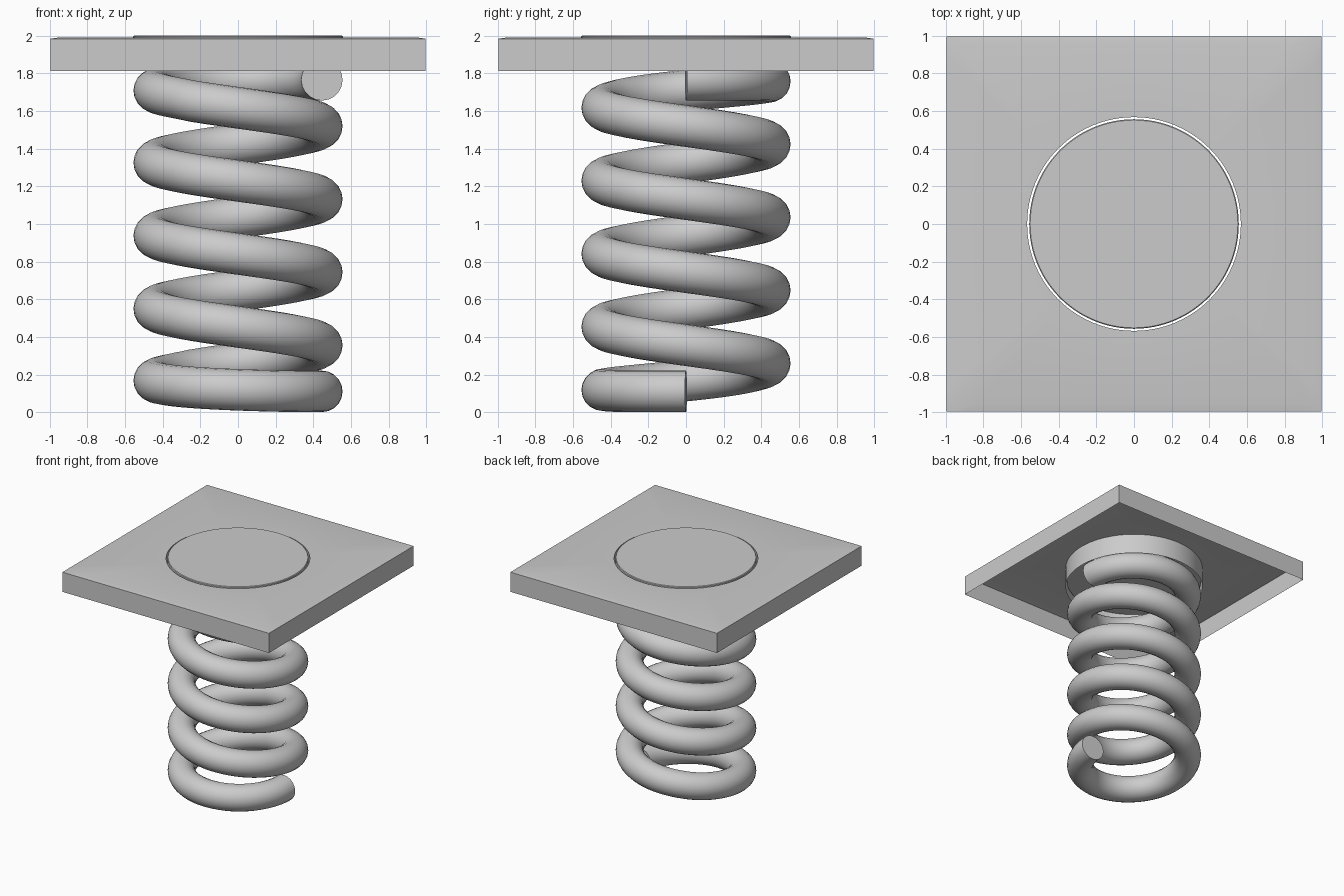
import bpy, bmesh
from math import sin, cos, pi

if "Cube" in bpy.data.objects:
    bpy.data.objects.remove(bpy.data.objects["Cube"])


def smooth(obj):
    bpy.ops.object.select_all(action='DESELECT')
    obj.select_set(True)
    bpy.context.view_layer.objects.active = obj
    bpy.ops.object.shade_smooth_by_angle(angle=pi / 6)


def loft(name, rings, caps=False, n=96):
    """Join rings of (half size, z, is_square); optionally cap both ends."""
    bm = bmesh.new()
    loops = []
    for size, z, square in rings:
        loop = []
        for i in range(n):
            c, s = cos(2 * pi * i / n), sin(2 * pi * i / n)
            r = size / max(abs(c), abs(s)) if square else size
            loop.append(bm.verts.new((r * c, r * s, z)))
        loops.append(loop)
    for a, b in zip(loops, loops[1:]):
        for i in range(n):
            j = (i + 1) % n
            bm.faces.new((a[i], a[j], b[j], b[i]))
    if caps:
        bm.faces.new(loops[0][::-1])
        bm.faces.new(loops[-1])
    mesh = bpy.data.meshes.new(name)
    bm.to_mesh(mesh)
    bm.free()
    obj = bpy.data.objects.new(name, mesh)
    bpy.context.collection.objects.link(obj)
    smooth(obj)
    return obj


# Hollow sheet plate: outer skirt, top, and round sleeve hanging from the hole
loft("plate", [(0.995, 1.812, True), (0.995, 1.983, True), (0.95, 1.99, True),
               (0.567, 1.99, False), (0.567, 1.812, False)])

# Round cap sitting in the sleeve on top of the spring
loft("cap", [(0.556, 1.87, False), (0.556, 1.995, False), (0.551, 2.0, False)],
     caps=True)

# Spring: five turns with flattened end coils
TURNS, STEPS, COIL_R, WIRE_R = 5, 64, 0.445, 0.11
PITCH, MID_Z, END_Z = 0.3875, 0.9385, 1.765


def coil_z(t):
    u = abs(t - TURNS / 2)                  # turns away from mid height
    drop_start, drop_end = 2.4, 1.858       # range where the pitch eases to flat
    if u >= drop_start:
        h = END_Z - MID_Z
    elif u <= drop_end:
        h = PITCH * u
    else:
        h = END_Z - MID_Z - PITCH * (drop_start - u) ** 2 / (2 * (drop_start - drop_end))
    return MID_Z + (h if t < TURNS / 2 else -h)


curve = bpy.data.curves.new("spring", 'CURVE')
curve.dimensions = '3D'
curve.twist_mode = 'Z_UP'
curve.bevel_depth = WIRE_R
curve.bevel_resolution = 8
curve.use_fill_caps = True
spline = curve.splines.new('POLY')
count = TURNS * STEPS + 1
spline.points.add(count - 1)
for i, p in enumerate(spline.points):
    t = i / STEPS
    p.co = (COIL_R * cos(2 * pi * t), COIL_R * sin(2 * pi * t), coil_z(t), 1)
spring = bpy.data.objects.new("spring", curve)
bpy.context.collection.objects.link(spring)
bpy.ops.object.select_all(action='DESELECT')
spring.select_set(True)
bpy.context.view_layer.objects.active = spring
bpy.ops.object.convert(target='MESH')
smooth(bpy.context.view_layer.objects.active)
